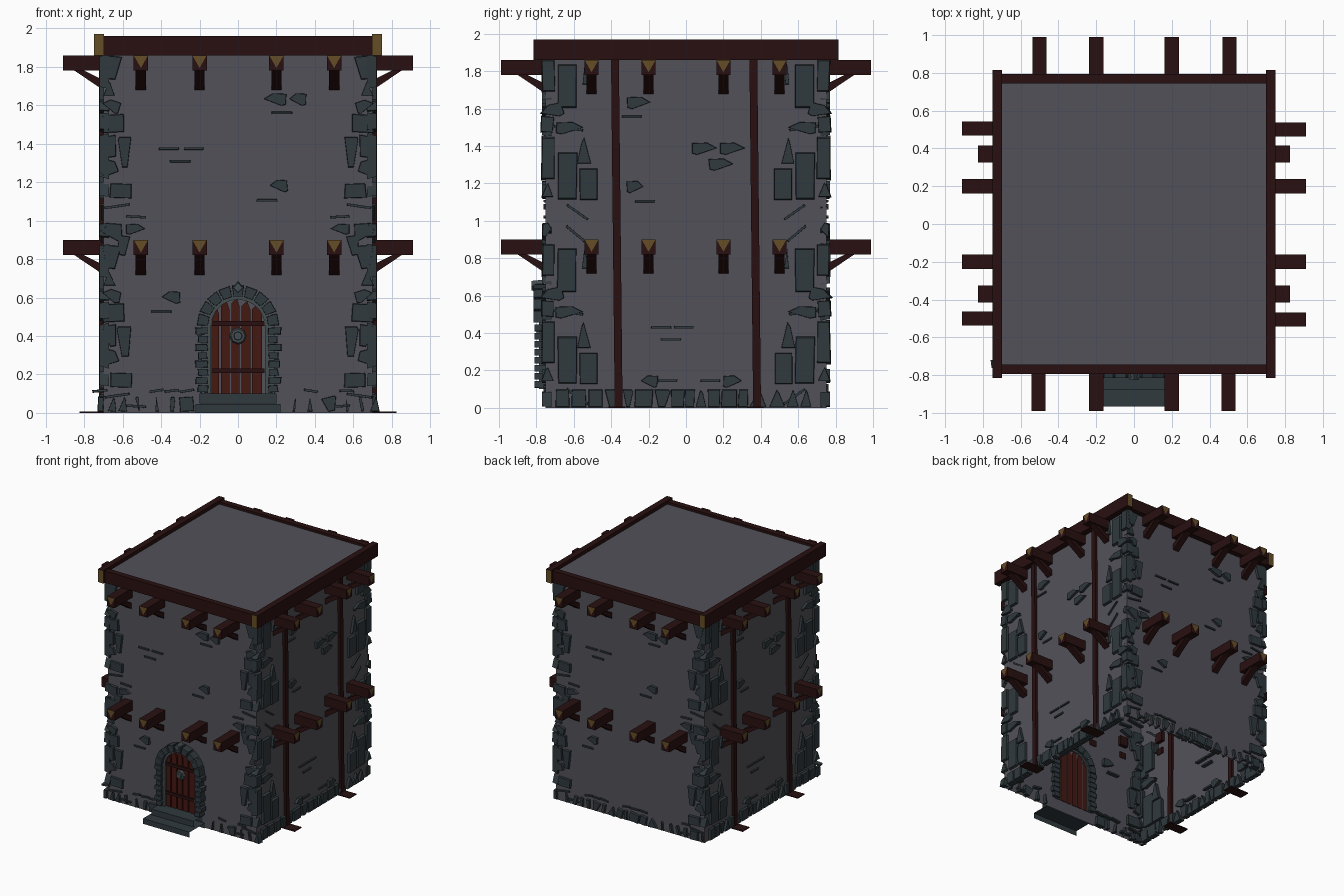
import bpy, bmesh, math, random
from mathutils import Matrix, Vector

random.seed(4)
cube = bpy.data.objects.get("Cube")
if cube:
    bpy.data.objects.remove(cube, do_unlink=True)


def material(name, rgb):
    m = bpy.data.materials.new(name)
    m.use_nodes = True
    m.diffuse_color = (*rgb, 1)
    m.node_tree.nodes["Principled BSDF"].inputs["Base Color"].default_value = (*rgb, 1)
    return m


PLASTER = material("grey plaster", (0.085, 0.083, 0.1))
SLATE = material("dark slate", (0.029, 0.041, 0.047))
PALE = material("pale stone", (0.06, 0.075, 0.08))
WOOD = material("dark wood", (0.022, 0.005, 0.005))
DOOR = material("red door wood", (0.06, 0.009, 0.006))
CUT = material("cut timber end", (0.13, 0.075, 0.02))

HX, HY, TOP = 0.70, 0.75, 1.94


def finish(bm, name, mats, turn=0):
    bmesh.ops.recalc_face_normals(bm, faces=bm.faces)
    bm.transform(Matrix.Rotation(turn * math.pi / 2, 4, "Z"))
    me = bpy.data.meshes.new(name)
    bm.to_mesh(me)
    bm.free()
    for m in mats:
        me.materials.append(m)
    ob = bpy.data.objects.new(name, me)
    bpy.context.collection.objects.link(ob)
    return ob


def box(bm, lo, hi):
    mid = [(a + b) / 2 for a, b in zip(lo, hi)]
    size = [b - a for a, b in zip(lo, hi)]
    mat = Matrix.Translation(mid) @ Matrix.Diagonal((*size, 1))
    return bmesh.ops.create_cube(bm, size=1, matrix=mat)["verts"]


def prism(bm, outline, y_back, y_front, inset=1.0):
    """Solid from an outline in x and z, its front face shrunk by inset."""
    cx = sum(p[0] for p in outline) / len(outline)
    cz = sum(p[1] for p in outline) / len(outline)
    back = [bm.verts.new((x, y_back, z)) for x, z in outline]
    front = [bm.verts.new((cx + (x - cx) * inset, y_front, cz + (z - cz) * inset)) for x, z in outline]
    bm.faces.new(back)
    bm.faces.new(front)
    for i in range(len(back)):
        j = (i + 1) % len(back)
        bm.faces.new((back[i], back[j], front[j], front[i]))


SHAPES = {
    "box": [(-.5, -.5), (.5, -.5), (.5, .5), (-.5, .5)],
    "left": [(-.5, .05), (.3, -.5), (.5, -.4), (.5, .45), (-.1, .5)],
    "right": [(.5, .05), (-.3, -.5), (-.5, -.4), (-.5, .45), (.1, .5)],
    "down": [(-.25, -.5), (.2, -.5), (.5, .4), (.4, .5), (-.5, .5)],
    "up": [(-.5, -.5), (.5, -.5), (.15, .3), (0, .5)],
}


def stone(bm, d, u, z, w, h, kind="box", rot=0, s=1, out=0.02):
    c, n = math.cos(math.radians(rot)), math.sin(math.radians(rot))
    pts = []
    for a, b in SHAPES[kind]:
        a, b = a * w + random.uniform(-.004, .004), b * h
        pts.append((s * (u + a * c - b * n), max(0, z + a * n + b * c)))
    prism(bm, pts, -d + 0.03, -d - out, 0.88)


def sliver(bm, d, u, z, w, rot=0, s=1):
    stone(bm, d, u, z, w, 0.014, "box", rot, s, 0.012)


# Tower body, open underneath
bm = bmesh.new()
box(bm, (-HX, -HY, 0), (HX, HY, TOP))
bmesh.ops.delete(bm, geom=[f for f in bm.faces if f.calc_center_median().z < 0.01], context="FACES")
finish(bm, "tower_walls", [PLASTER])

# Timber frame round the roof
for s, side in ((-1, "right"), (1, "left")):
    bm = bmesh.new()
    xs = sorted((s * 0.698, s * 0.75))
    box(bm, (xs[0], -0.815, 1.86), (xs[1], 0.815, 1.97))
    bm.normal_update()
    for f in bm.faces:
        f.material_index = int(abs(f.normal.y) > 0.9)
    finish(bm, "roof_beam_" + side, [WOOD, CUT])
for s, name in ((-1, "front"), (1, "back")):
    bm = bmesh.new()
    ys = sorted((s * 0.745, s * 0.795))
    box(bm, (-0.7, ys[0], 1.86), (0.7, ys[1], 1.96))
    finish(bm, "roof_beam_" + name, [WOOD])

# Corner stones, given once per corner and repeated up the wall
FRONT_CORNER = [
    (.61, .17, .12, .08, "box", 2), (.59, .37, .08, .17, "down", 0), (.65, .52, .12, .10, "box", -3),
    (.66, .28, .09, .10, "left", 20), (.66, .40, .08, .12, "down", -10), (.66, .61, .10, .07, "right", 15),
    (.66, .81, .11, .13, "down", 5), (.66, .94, .12, .10, "right", 0), (.53, .955, .11, .06, "left", 0),
    (.67, .70, .07, .08, "up", 0), (.60, .87, .07, .11, "down", 8)]
SIDE_CORNER = [
    (.635, .735, .11, .25, "box", 0), (.735, .79, .07, .18, "box", 0), (.52, .21, .105, .18, "box", 0),
    (.635, .255, .11, .27, "box", 0), (.735, .35, .075, .24, "box", 0), (.545, .39, .08, .15, "up", 0),
    (.62, .51, .16, .07, "left", 0), (.72, .60, .13, .08, "right", -15), (.74, .18, .07, .08, "up", 0),
    (.74, .53, .07, .09, "box", 4), (.74, .95, .05, .08, "left", 0), (.54, .80, .03, .12, "up", 0)]
# Loose stones on the open wall
FRONT_LOOSE = [
    (.19, 1.63, .13, .07, "left"), (.31, 1.63, .09, .07, "left"), (.21, 1.18, .10, .07, "left"),
    (-.35, .60, .10, .07, "left")]
SIDE_LOOSE = [
    (-.25, 1.63, .13, .07, "right"), (.10, 1.385, .14, .07, "right"), (.25, 1.385, .14, .07, "right"),
    (.19, 1.30, .14, .07, "right"), (-.27, 1.18, .10, .07, "right"), (-.2, .14, .10, .07, "left"),
    (.25, .14, .10, .07, "right")]
FRONT_SLIVERS = [(.23, 1.56), (-.36, 1.375), (-.23, 1.375), (-.30, 1.31), (.15, 1.105), (-.40, .525)]
SIDE_SLIVERS = [(-.29, 1.555), (-.22, 1.105), (-.13, .43), (-.01, .43), (-.08, .365), (-.1, .145), (.13, .145)]

for turn, name in enumerate(("front", "left", "back", "right")):
    side = turn % 2
    d = HX if side else HY
    bm = bmesh.new()
    for s in (-1, 1):
        for base in (0, 0.985):
            for u, z, w, h, kind, rot in (SIDE_CORNER if side else FRONT_CORNER):
                if z + base + h / 2 < 1.9:
                    stone(bm, d, u, z + base, w, h, kind, rot, s)
            if side:
                sliver(bm, d, .63, .51 + base, .17, 8, s)
                sliver(bm, d, .58, .06 + base, .15, 35, s)
            else:
                sliver(bm, d, .53, .035 + base, .11, 3, s)
                sliver(bm, d, .63, .09 + base, .14, -8, s)
        if side:
            sliver(bm, d, .59, .93, .14, 40, s)
    for u, z, w, h, kind in (SIDE_LOOSE if side else FRONT_LOOSE):
        stone(bm, d, u, z, w, h, kind)
    for u, z in (SIDE_SLIVERS if side else FRONT_SLIVERS):
        sliver(bm, d, u, z, .115)
    # footing course: full blocks on the sides, thin shards front and back
    u = -d
    while u < d - 0.04:
        w = random.uniform(.05, .11)
        if side:
            stone(bm, d, u + w / 2, .05, w * .95, .1, random.choice(("box", "down", "up", "box")))
        elif abs(u) > .24 or turn == 2:
            stone(bm, d, u + w / 2, .045, random.choice((.02, .03, w * .9)), .08,
                  random.choice(("up", "down", "box")), random.uniform(-15, 15))
            if random.random() < .5:
                sliver(bm, d, u + w / 2, .115, .08, random.uniform(-10, 10))
        u += w
    finish(bm, "wall_stones_" + name, [SLATE], turn)

    # Projecting joists with cut ends and diagonal struts
    bm = bmesh.new()
    reach = 0.91 if side else 0.99
    for zb in (0.82, 1.78):
        for i, u in enumerate((-.505, -.2, .2, .5)):
            verts = box(bm, (u - .0375, -reach, zb), (u + .0375, -d + .03, zb + .08))
            end = [f for f in verts[0].link_faces[:] + verts[-1].link_faces[:] + verts[1].link_faces[:]
                   if f.calc_center_median().y < -reach + .001][0]
            poked = bmesh.ops.poke(bm, faces=[end])
            poked["verts"][0].co.z -= .026
            upper = max(poked["faces"], key=lambda f: f.calc_center_median().z)
            upper.material_index = 1
            prism_pts = [(-d + .02, zb - .115), (-d + .02, zb - .06), (-d - .12, zb + .01), (-d - .165, zb + .01)]
            rings = [[bm.verts.new((u + o, y, z)) for y, z in prism_pts] for o in (-.027, .027)]
            for r in rings:
                bm.faces.new(r)
            for a in range(4):
                b = (a + 1) % 4
                bm.faces.new((rings[0][a], rings[0][b], rings[1][b], rings[1][a]))
    finish(bm, "joists_" + name, [WOOD, CUT], turn)

    # Tall wall posts with foot plates
    if side:
        bm = bmesh.new()
        for u in (-.37, .37):
            for v in box(bm, (u - .021, -d - .022, 0), (u + .021, -d + .02, 1.86)):
                v.co.x += .01 if v.co.z < .5 else -.01
            box(bm, (u - .045, -.825, 0), (u + .045, -d + .05, .008))
        finish(bm, "wall_posts_" + name, [WOOD], turn)

# Doorway surround: jamb blocks and arch stones
bm = bmesh.new()
for s in (-1, 1):
    for i in range(8):
        w = .055 + .014 * (i % 2)
        stone(bm, HY, .155 + w / 2, .125 + i * .043, w, .038, "box", random.uniform(-4, 4), s, .06)
R0, R1, CZ, N = 0.155, 0.215, 0.45, 9
for i in range(N):
    a0, a1 = (math.pi * (i + k) / N for k in (.06, .94))
    pts = [(r * math.cos(a), CZ + r * math.sin(a)) for r, a in ((R0, a0), (R1, a0), (R1, a1), (R0, a1))]
    prism(bm, pts, -.72, -.815, .92)
finish(bm, "arch_stones", [SLATE])

bm = bmesh.new()
ring = [math.pi * i / 10 for i in range(11)]
path = [(1, .1, 0)] + [(math.cos(a), CZ, math.sin(a)) for a in ring] + [(-1, .1, 0)]
for (ax, az, ak), (bx, bz, bk) in zip(path, path[1:]):
    q = [(ax * r, az + ak * r) for r in (.14, .19)] + [(bx * r, bz + bk * r) for r in (.19, .14)]
    prism(bm, q, -.74, -.785)
prism(bm, [(0, .62), (.03, .65), (0, .685), (-.03, .65)], -.76, -.825, .8)
finish(bm, "arch_lining", [PALE])

# Door planks, cross bars and knocker
bm = bmesh.new()
for x, w, top in ((-.118, .04, .56), (-.066, .045, .585), (-.012, .042, .6), (.042, .045, .585), (.1, .052, .57)):
    prism(bm, [(x - w / 2, .1), (x + w / 2, .1), (x + w / 2, top - .05), (x + .005, top), (x - w / 2, top - .03)],
          -.745, -.768)
finish(bm, "door_planks", [DOOR])
bm = bmesh.new()
for z in (.22, .465):
    box(bm, (-.138, -.782, z - .012), (.138, -.76, z + .012))
finish(bm, "door_bars", [WOOD])
bm = bmesh.new()
for r, front in ((.045, -.785), (.026, -.8)):
    prism(bm, [(r * math.cos(i * math.pi / 4), .4 + r * math.sin(i * math.pi / 4)) for i in range(8)],
          -.765, front, .8)
finish(bm, "door_knocker", [PALE])

# Entrance steps, open at the ends
bm = bmesh.new()
for y, z0, z1, hw in ((-.965, 0, .045, .22), (-.88, .05, .10, .2)):
    box(bm, (-hw, y, z0), (hw, -.76, z1))
bm.normal_update()
ends = [f for f in bm.faces if abs(f.normal.x) > .9 or f.normal.z < -.9]
bmesh.ops.delete(bm, geom=ends, context="FACES")
finish(bm, "entrance_steps", [SLATE])
